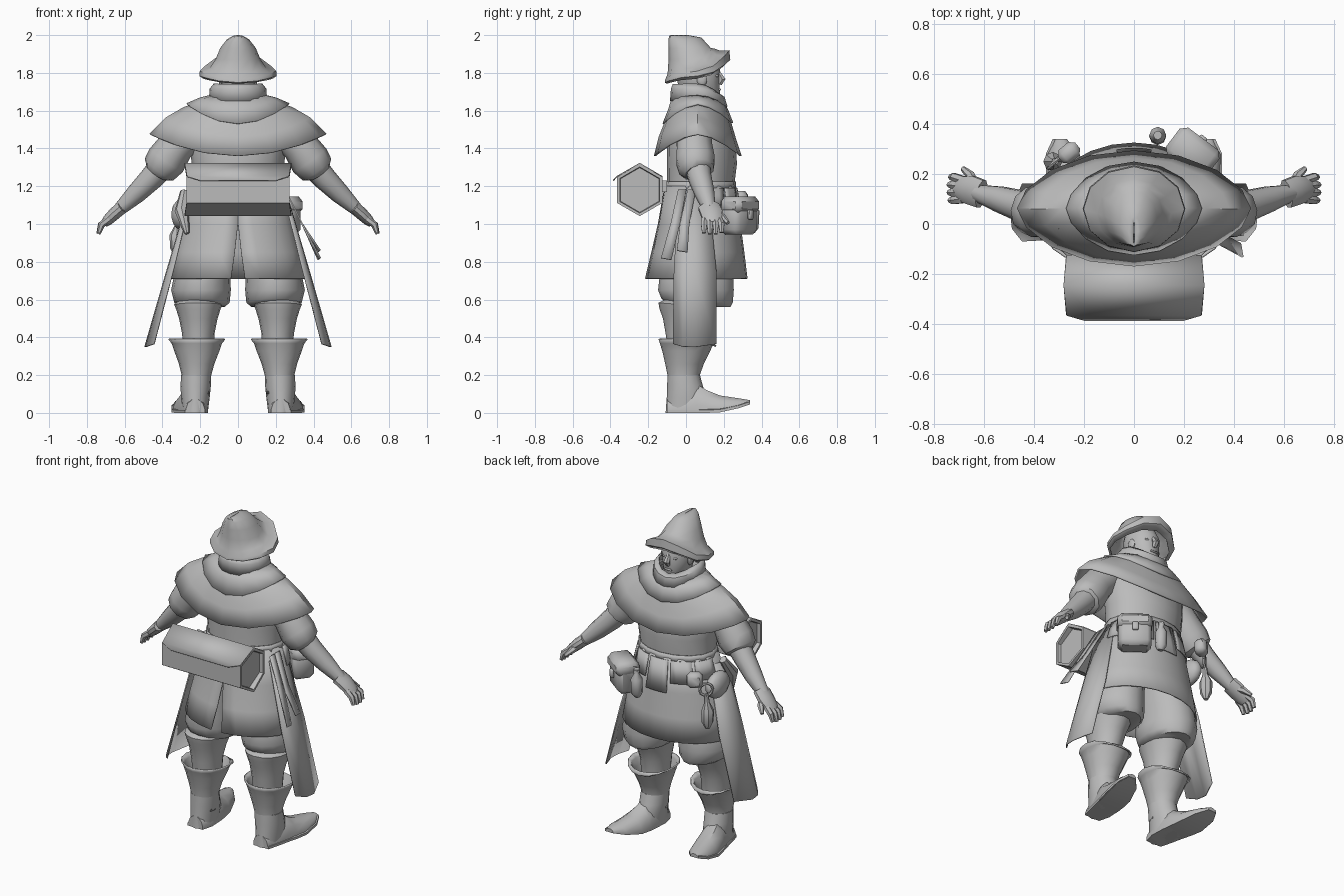
import bpy, bmesh, math
from mathutils import Vector, Matrix

old = bpy.data.objects.get("Cube")
if old:
    bpy.data.objects.remove(old, do_unlink=True)

grey = bpy.data.materials.new("plain grey")
grey.use_nodes = True
COLOUR = (0.5, 0.5, 0.5, 1)
grey.diffuse_color = COLOUR
grey.node_tree.nodes["Principled BSDF"].inputs["Base Color"].default_value = COLOUR


def finish(name, bm, thick=0, angle=40):
    bmesh.ops.recalc_face_normals(bm, faces=bm.faces)
    mesh = bpy.data.meshes.new(name)
    bm.to_mesh(mesh)
    bm.free()
    ob = bpy.data.objects.new(name, mesh)
    bpy.context.scene.collection.objects.link(ob)
    mesh.materials.append(grey)
    if thick:
        mod = ob.modifiers.new("thickness", "SOLIDIFY")
        mod.thickness, mod.offset = thick, 0
    bpy.ops.object.select_all(action="DESELECT")
    ob.select_set(True)
    bpy.context.view_layer.objects.active = ob
    bpy.ops.object.shade_smooth_by_angle(angle=math.radians(angle))
    return ob


def skin(name, rings, closed=True, caps=True, thick=0, angle=40):
    """Bridge equal-length rings of points with quads."""
    bm = bmesh.new()
    rows = [[bm.verts.new(p) for p in r] for r in rings]
    n = len(rows[0])
    for low, high in zip(rows, rows[1:]):
        for i in range(n if closed else n - 1):
            j = (i + 1) % n
            bm.faces.new((low[i], low[j], high[j], high[i]))
    if closed and caps:
        bm.faces.new(rows[0])
        bm.faces.new(rows[-1])
    return finish(name, bm, thick, angle)


def ring(z, rx, back, front, cx=0, zf=0, zb=0, n=16, arc=None, pinch=1):
    """Oval ring; zf and zb raise its front and back, pinch narrows its sides."""
    a0, a1 = arc or (-90, 270)
    pts = []
    for i in range(n + 1 if arc else n):
        a = math.radians(a0 + (a1 - a0) * i / n)
        s = math.sin(a)
        lift = (zf if s > 0 else zb) * s * s
        depth = math.copysign(abs(s) ** pinch, s)
        pts.append(Vector((cx + rx * math.cos(a),
                           (back + front) / 2 + (front - back) / 2 * depth, z + lift)))
    return pts


def tube(name, pts, radii, n=10, flat=1, angle=40):
    """Round tube along a path; flat scales its y thickness."""
    pts = [Vector(p) for p in pts]
    rings = []
    for i, p in enumerate(pts):
        d = (pts[min(i + 1, len(pts) - 1)] - pts[max(i - 1, 0)]).normalized()
        a = d.cross(Vector((0, 1, 0))).normalized()
        b = d.cross(a)
        rings.append([p + radii[i] * (a * math.cos(t) + flat * b * math.sin(t))
                      for t in (math.tau * k / n for k in range(n))])
    return skin(name, rings, angle=angle)


def blob(name, loc, size):
    bm = bmesh.new()
    bmesh.ops.create_uvsphere(bm, u_segments=10, v_segments=7, radius=1)
    bmesh.ops.transform(bm, matrix=Matrix.LocRotScale(Vector(loc), None, Vector(size)), verts=bm.verts)
    return finish(name, bm, angle=60)


def box(name, loc, size, turn=0, bevel=0):
    bm = bmesh.new()
    bmesh.ops.create_cube(bm, size=1)
    bmesh.ops.scale(bm, vec=size, verts=bm.verts)
    if bevel:
        bmesh.ops.bevel(bm, geom=bm.edges[:], offset=bevel, segments=1, affect="EDGES")
    bmesh.ops.transform(bm, matrix=Matrix.Translation(loc) @ Matrix.Rotation(math.radians(turn), 4, "Z"),
                        verts=bm.verts)
    return finish(name, bm, angle=45)


# Hat: lipped brim turned up at the front, crown leaning to the back
skin("hat", [ring(1.77, .18, -.1, .2, zf=.07, zb=-.025, n=12),
             ring(1.785, .203, -.11, .232, zf=.085, zb=-.035, n=12),
             ring(1.808, .2, -.108, .228, zf=.11, zb=-.045, n=12),
             ring(1.825, .148, -.095, .18, zf=.09, zb=-.03, n=12),
             ring(1.87, .117, -.09, .155, zf=.055, n=12),
             ring(1.93, .092, -.09, .13, n=12),
             ring(1.975, .058, -.09, .08, zf=.01, n=12),
             ring(1.994, .025, -.088, .03, n=12),
             ring(1.998, .002, -.08, .01, n=12)], thick=.005, caps=False)

# Head and face
skin("head", [ring(1.66, .045, .0, .165), ring(1.69, .072, -.02, .18),
              ring(1.75, .09, -.045, .176), ring(1.82, .097, -.05, .18), ring(1.9, .075, -.04, .14)])
tube("nose", [(0, .168, 1.81), (0, .192, 1.765), (0, .178, 1.74)], [.01, .02, .013], n=6)
box("mouth", (0, .178, 1.712), (.05, .012, .012), bevel=.004)
tube("neck", [(0, .06, 1.55), (0, .07, 1.7)], [.085, .075])
for s, side in ((1, "left"), (-1, "right")):
    blob(side + "_eye", (s * .036, .16, 1.785), (.016, .012, .008))
    blob(side + "_ear", (s * .091, .085, 1.765), (.012, .028, .035))

# Collar, mantle and shoulder cape
skin("collar", [ring(1.74, .125, -.065, .175, zf=-.055),
                ring(1.715, .145, -.075, .2, zf=-.045),
                ring(1.65, .15, -.08, .215, zf=-.03)], caps=False, thick=.01)
skin("mantle", [ring(1.68, .14, -.07, .2, zf=-.04, zb=-.01),
                ring(1.665, .2, -.09, .22, zf=-.065, zb=-.06, pinch=1.15),
                ring(1.635, .27, -.12, .245, zf=-.1, zb=-.105, pinch=1.25)], caps=False, thick=.01)
skin("shoulder_cape", [ring(1.66, .15, -.07, .2, zf=-.04, zb=-.03),
                       ring(1.615, .285, -.11, .235, zf=-.08, zb=-.08, pinch=1.15),
                       ring(1.56, .38, -.14, .26, zf=-.11, zb=-.1, pinch=1.2),
                       ring(1.475, .465, -.165, .29, zf=-.115, zb=-.115, pinch=1.2)], caps=False, thick=.01)

# Torso, belt and split coat skirt
skin("torso", [ring(1.6, .22, -.05, .18), ring(1.45, .26, -.1, .26), ring(1.32, .245, -.1, .27),
               ring(1.2, .235, -.1, .255), ring(1.12, .24, -.1, .25)])
skin("belt", [ring(1.225, .24, -.105, .261), ring(1.18, .243, -.11, .264)], caps=False, thick=.006)
skin("coat_skirt", [ring(1.2, .238, -.11, .26, arc=(-90, 270), n=24),
                    ring(1.0, .29, -.145, .285, arc=(-89.9, 269.9), n=24),
                    ring(.85, .325, -.18, .305, arc=(-87, 267), n=24),
                    ring(.71, .355, -.215, .322, arc=(-84, 264), n=24)], closed=False, thick=.008)

# Jerkin tabs lying flat around the waist
for arc, drop in (((5, 38), 1.08), ((42, 72), 1.06), ((76, 104), 1), ((108, 138), 1.06), ((142, 175), 1.08)):
    flare = (1.2 - drop) * .2
    skin("jerkin_tab", [ring(1.19, .246, -.115, .269, n=4, arc=arc),
                        ring(drop, .252 + flare, -.14, .262 + flare, n=4, arc=arc)], closed=False, thick=.006)

for s, side in ((1, "left"), (-1, "right")):
    # Long side tails, bowed outward
    rows = []
    for z, x, y0, y1, bow in ((1.15, .245, -.04, .12, .015), (.75, .345, -.063, .16, .035),
                              (.365, .445, -.068, .16, .047)):
        rows.append([(s * x, y0, z), (s * (x + bow * .85), y0 + .05, z - bow * .3),
                     (s * (x + bow), (y0 + y1) / 2, z - bow * .35), (s * x, y1, z)])
    skin(side + "_coat_tail", rows, closed=False, thick=.008)

    # Puffed breeches, stocking and cuffed boot
    skin(side + "_breeches", [ring(.56, .115, -.105, .235, s * .185, zb=.025),
                              ring(.585, .147, -.13, .248, s * .191, zb=.02),
                              ring(.65, .158, -.148, .253, s * .196), ring(.72, .15, -.14, .25, s * .19),
                              ring(.92, .13, -.11, .22, s * .15)], angle=50)
    skin(side + "_stocking", [ring(.33, .08, -.095, .09, s * .21), ring(.42, .086, -.108, .1, s * .21),
                              ring(.5, .102, -.122, .13, s * .21), ring(.55, .118, -.14, .155, s * .21),
                              ring(.575, .128, -.146, .165, s * .21, zb=.008), ring(.6, .1, -.11, .13, s * .21)])
    skin(side + "_boot", [ring(.1, .07, -.09, .07, s * .223), ring(.19, .072, -.092, .066, s * .22),
                          ring(.26, .09, -.106, .09, s * .219), ring(.33, .116, -.122, .125, s * .218),
                          ring(.37, .13, -.135, .145, s * .218), ring(.392, .148, -.142, .158, s * .218, zf=-.04)],
         caps=False, thick=.008)
    # Shoe upper wraps the ankle; foot sections run from heel to a raised toe
    skin(side + "_shoe_upper", [ring(0, .066, -.108, .09, s * .226), ring(.08, .076, -.102, .11, s * .226),
                                ring(.14, .08, -.1, .09, s * .224), ring(.2, .08, -.098, .074, s * .222)])
    rows = []
    for y, w, low, top in ((-.1, .05, 0, .07), (-.03, .068, 0, .09), (.06, .076, 0, .15),
                           (.11, .08, 0, .12), (.18, .082, .003, .092), (.28, .064, .025, .077), (.34, .025, .045, .067)):
        c = .226 + max(0, y) * .2
        rows.append([(s * (c + w * u), y, low + (top - low) * h)
                     for u, h in ((-1, 0), (1, 0), (1, .3), (.8, .7), (.35, 1), (-.35, 1), (-.8, .7), (-1, .3))])
    skin(side + "_foot", rows)
    skin(side + "_sole", [[(x * 1.02, y, z + d) for x, y, z in [r[0] for r in rows] + [r[1] for r in rows[::-1]]]
                          for d in (0, .015)])

    # Sleeve, forearm and hand
    tube(side + "_sleeve", [(s * .24, .04, 1.51), (s * .33, .045, 1.41), (s * .38, .05, 1.337), (s * .418, .055, 1.288),
                            (s * .431, .06, 1.27)], [.1, .097, .107, .095, .066], n=10)
    tube(side + "_forearm", [(s * .4, .06, 1.31), (s * .46, .075, 1.24), (s * .54, .1, 1.16), (s * .63, .125, 1.075)],
         [.07, .063, .053, .034])
    tube(side + "_palm", [(s * .61, .12, 1.092), (s * .65, .135, 1.058), (s * .69, .14, 1.02), (s * .71, .14, 1.0)],
         [.033, .034, .029, .02], flat=1.8)
    for k in range(4):
        y, reach = .095 + .031 * k, (.93, 1, 1, .9)[k]
        tube(side + "_finger", [(s * .685, .1 + .025 * k, 1.025), (s * (.685 + .04 * reach), y, 1.025 - .03 * reach),
                                (s * (.685 + .055 * reach), y, 1.025 - .078 * reach)], [.019, .018, .011], n=6)
    tube(side + "_thumb", [(s * .635, .15, 1.06), (s * .655, .195, 1.035), (s * .685, .222, 1.005)],
         [.02, .019, .011], n=6)


# Six-sided bedroll on the back: rimmed ends, pushed out at the middle, with a lapped flap
def hexagon(x, r, push=0):
    return [(x + push * abs(math.cos(t)), -.245 + r * math.sin(t), 1.18 + r * math.cos(t))
            for t in (math.tau * k / 6 for k in range(6))]


skin("bedroll", [hexagon(-.25, .118), hexagon(-.262, .122, -.02), hexagon(-.262, .138, -.02),
                 hexagon(.262, .138, .02), hexagon(.262, .122, .02), hexagon(.25, .118)], angle=35)
skin("bedroll_flap", [[(s * .27, -.125, 1.25), (s * .282, -.245, 1.321), (s * .27, -.365, 1.252),
                       (s * .2, -.385, 1.23)] for s in (-1, 1)], closed=False, thick=.006, angle=35)
for s in (-1, 1):
    box("bedroll_strap", (s * .16, -.125, 1.2), (.03, .05, .06))

# Knotted sash ends on the left hip
for y, end, drop in ((-.02, -.105, .82), (.03, -.02, .86)):
    skin("sash_end", [[(.25, y - .022, 1.18), (.25, y + .022, 1.18)], [(.34, y - .062, 1.0), (.34, y - .012, 1.0)],
                      [(.435, end - .028, drop), (.425, end + .028, drop - .01)]], closed=False, thick=.008)

# Belt pouch with flap, and a vial beside it
box("belt_pouch", (.23, .28, 1.04), (.19, .13, .19), -37, .025)
box("pouch_flap", (.235, .285, 1.1), (.2, .14, .09), -37, .025)
box("pouch_buckle", (.276, .342, 1.05), (.035, .02, .05), -37, .005)
tube("vial", [(.095, .345, .955), (.095, .35, .98), (.095, .355, 1.07), (.095, .355, 1.1), (.095, .355, 1.13)],
     [.018, .034, .034, .016, .018], n=8)

# Flask, ring and horn-shaped bag on the right hip
tube("flask", [(-.325, .25, .83), (-.325, .25, .87), (-.325, .25, .94), (-.32, .25, .99), (-.315, .25, 1.04)],
     [.014, .034, .038, .016, .014], n=8)
loop = [Vector((-.315, .25, 1.07)) + .038 * Vector((.7 * math.cos(t), .7 * math.cos(t), math.sin(t)))
        for t in (math.tau * k / 10 for k in range(11))]
tube("hook_ring", loop, [.009] * 11, n=6)
blob("hip_bag", (-.305, .12, 1.05), (.05, .1, .08))
tube("bag_horn", [(-.285, .04, 1.17), (-.298, -.03, 1.07), (-.27, -.07, .95)], [.022, .038, .014], n=8)
box("small_purse", (-.26, .285, 1.13), (.09, .07, .09), 40, .02)
